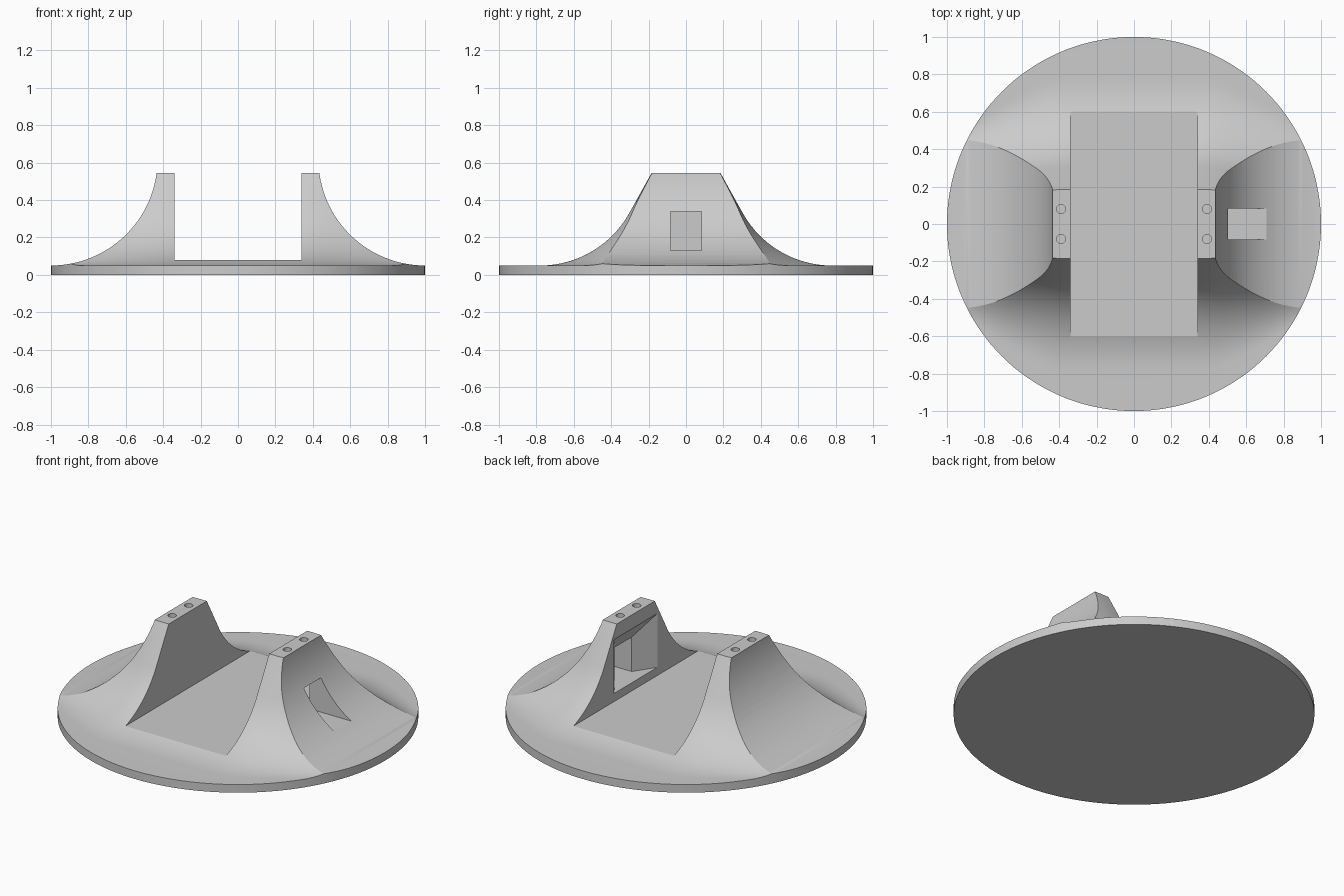
import bpy, bmesh
from math import sin, cos, pi, radians, atan

if "Cube" in bpy.data.objects:
    bpy.data.objects.remove(bpy.data.objects["Cube"], do_unlink=True)

grey = bpy.data.materials.new("light_grey")
grey.use_nodes = True
grey.diffuse_color = (0.6, 0.6, 0.6, 1)
grey.node_tree.nodes["Principled BSDF"].inputs["Base Color"].default_value = (0.6, 0.6, 0.6, 1)


def loft(name, rings):
    """Closed solid through rings that have equal point counts."""
    bm = bmesh.new()
    loops = [[bm.verts.new(p) for p in ring] for ring in rings]
    n = len(loops[0])
    for a, b in zip(loops, loops[1:]):
        for i in range(n):
            j = (i + 1) % n
            bm.faces.new((a[i], a[j], b[j], b[i]))
    bm.faces.new(loops[0])
    bm.faces.new(loops[-1])
    bmesh.ops.recalc_face_normals(bm, faces=bm.faces)
    mesh = bpy.data.meshes.new(name)
    bm.to_mesh(mesh)
    bm.free()
    mesh.materials.append(grey)
    ob = bpy.data.objects.new(name, mesh)
    bpy.context.collection.objects.link(ob)
    return ob


def cylinder(name, x, y, r, z0, z1, n):
    ring = [(x + r * cos(2 * pi * i / n), y + r * sin(2 * pi * i / n)) for i in range(n)]
    return loft(name, [[(px, py, z) for px, py in ring] for z in (z0, z1)])


def boolean(target, tool, operation):
    mod = target.modifiers.new(operation, "BOOLEAN")
    mod.operation = operation
    mod.solver = "EXACT"
    mod.object = tool
    bpy.context.view_layer.objects.active = target
    bpy.ops.object.modifier_apply(modifier=mod.name)
    bpy.data.objects.remove(tool, do_unlink=True)


# Flared body: straight slope running into an arc that meets the disc
TOP, RIM = 0.545, 0.05
slope = atan(1.79)
R = 0.545
half = [(1.2, 0), (1.2, RIM)]
half += [(0.78 - R * sin(slope * i / 16), RIM + R - R * cos(slope * i / 16)) for i in range(17)]
half.append((0.184, TOP))


def narrowing(x):
    return 1 - 0.83 * max(0, abs(x) - 0.4) ** 1.27


sections = []
for i in range(-26, 27):
    x = i * 0.04
    k = narrowing(x)
    side = [(y * k if z > RIM + 1e-4 else max(y * k, y if y > 1 else 0), z) for y, z in half]
    sections.append([(x, y, z) for y, z in side] + [(x, -y, z) for y, z in reversed(side)])
body = loft("bracket_base", sections)

# Front profile: concave outer sides and the straight channel between pillars
side = [(1.2, -0.1), (1.2, 0.051), (1.0, 0.0505)]
side += [(1 - 0.57 * sin(pi / 2 * i / 28), 0.62 - 0.57 * cos(pi / 2 * i / 28)) for i in range(1, 29)]
side += [(0.43, 0.7), (0.34, 0.7), (0.34, 0.08)]
outline = side + [(-x, z) for x, z in reversed(side)]
boolean(body, loft("front_profile", [[(x, y, z) for x, z in outline] for y in (-1.3, 1.3)]), "INTERSECT")

# Round rim
boolean(body, cylinder("rim_profile", 0, 0, 1, -0.2, 1, 144), "INTERSECT")

# Window through the left pillar, widening towards the channel
rings = []
for x, w, top in ((0.33, 0.225, 0.474), (0.425, 0.082, 0.34), (1.0, 0.082, 0.34)):
    rings.append([(x, -w, 0.13), (x, w, 0.13), (x, w, top), (x, -w, top)])
boolean(body, loft("window_cutter", rings), "DIFFERENCE")

# Screw holes in the pillar tops
for x in (-0.39, 0.39):
    for y in (-0.08, 0.08):
        boolean(body, cylinder("hole_cutter", x, y, 0.024, TOP - 0.1, TOP + 0.1, 24), "DIFFERENCE")

bpy.ops.object.select_all(action="DESELECT")
body.select_set(True)
bpy.context.view_layer.objects.active = body
bpy.ops.object.shade_smooth_by_angle(angle=radians(16))
